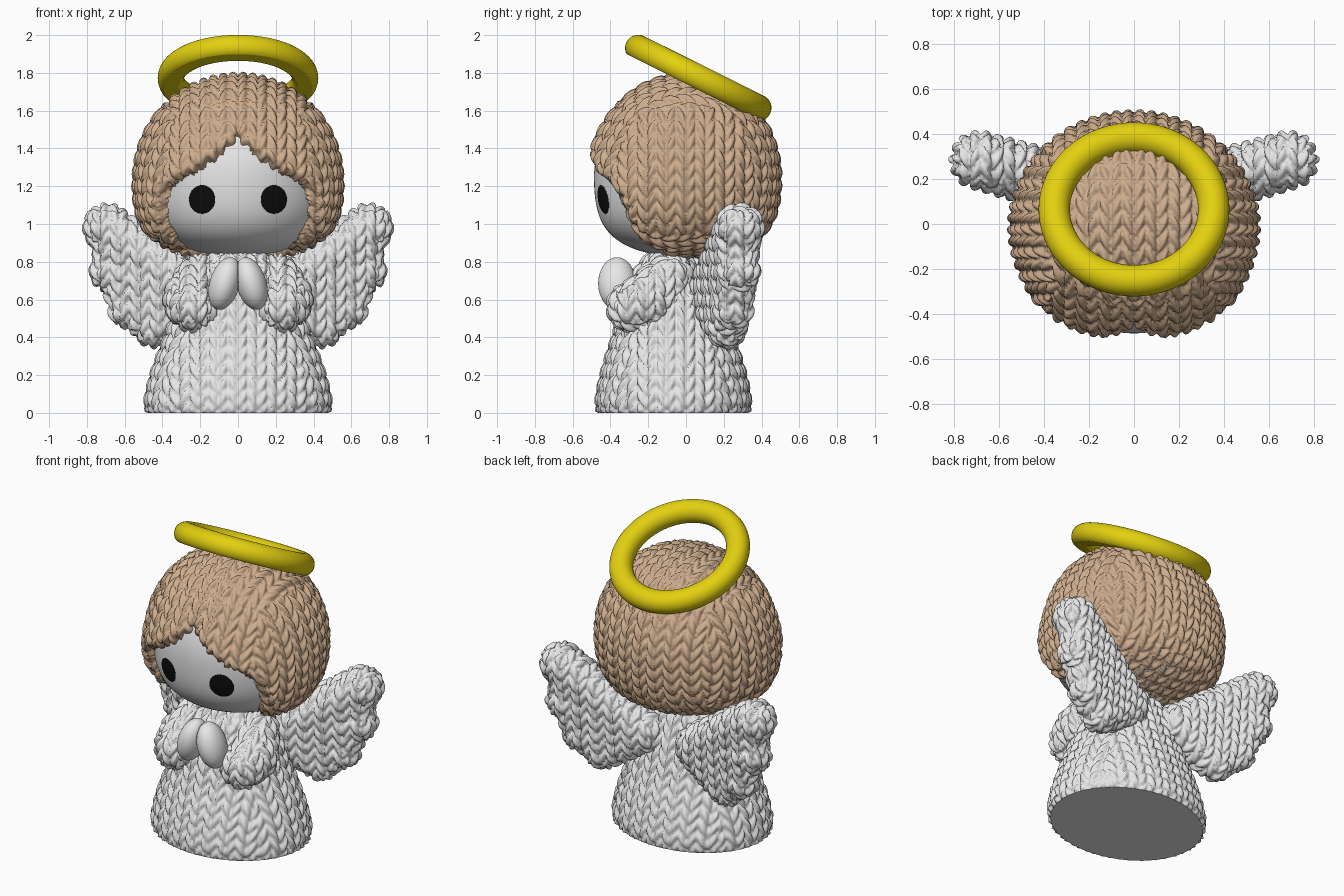
import bpy, bmesh, math
from mathutils import Vector, Matrix

if "Cube" in bpy.data.objects:
    bpy.data.objects.remove(bpy.data.objects["Cube"], do_unlink=True)


def material(name, rgb):
    m = bpy.data.materials.new(name)
    m.use_nodes = True
    m.diffuse_color = (*rgb, 1)
    m.node_tree.nodes["Principled BSDF"].inputs["Base Color"].default_value = (*rgb, 1)
    return m


WHITE = material("soft white", (0.8, 0.8, 0.8))
TAN = material("tan wool", (0.62, 0.42, 0.27))
BLACK = material("eye black", (0.004, 0.004, 0.004))
GOLD = material("halo yellow", (0.77, 0.63, 0.005))

COLUMN, ROW, DEPTH = 0.105, 0.075, 0.034


def finish(bm, name, mat):
    me = bpy.data.meshes.new(name)
    bm.to_mesh(me)
    bm.free()
    me.materials.append(mat)
    me.shade_smooth()
    ob = bpy.data.objects.new(name, me)
    bpy.context.collection.objects.link(ob)
    return ob


def lerp_table(x, table):
    for (x0, y0), (x1, y1) in zip(table, table[1:]):
        if x <= x1:
            return y0 + (y1 - y0) * (x - x0) / (x1 - x0)
    return table[-1][1]


# Knitted relief: V-shaped stitches projected along the main axis of each normal
def stitch(co, n):
    axis = max(range(3), key=lambda i: abs(n[i]))
    a, b = ((co.y, co.z), (co.x, co.z), (co.x, co.y))[axis]
    p = abs((a / COLUMN + 0.5) % 1 - 0.5)
    q = (b / ROW - 2 * p) % 1 - 0.5
    return math.sqrt(max(0, (1 - 4 * q * q) * (1 - (4 * p - 1) ** 2)))


def knit(bm):
    bm.normal_update()
    moves = [(v, v.normal * DEPTH * (stitch(v.co, v.normal) - 0.5)) for v in bm.verts]
    for v, d in moves:
        if v.co.z > 0.005:
            v.co += d
        v.co.z = max(0, v.co.z)


# Soft shape made of tapered rolls fused together, then knitted
def knitted_rolls(name, rolls, mat, voxel=0.01):
    bm = bmesh.new()
    steps = 14
    for start, end, r0, r1 in rolls:
        for i in range(steps + 1):
            t = i / steps
            pos = Vector(start).lerp(Vector(end), t)
            bmesh.ops.create_icosphere(bm, subdivisions=3, radius=r0 + (r1 - r0) * t,
                                       matrix=Matrix.Translation(pos))
    ob = finish(bm, name, mat)
    mod = ob.modifiers.new("fuse", 'REMESH')
    mod.mode = 'VOXEL'
    mod.voxel_size = voxel
    smooth = ob.modifiers.new("soften", 'SMOOTH')
    smooth.iterations = 4
    bpy.context.view_layer.update()
    fused = bpy.data.meshes.new_from_object(
        ob.evaluated_get(bpy.context.evaluated_depsgraph_get()))
    ob.modifiers.clear()
    bm = bmesh.new()
    bm.from_mesh(fused)
    bpy.data.meshes.remove(fused)
    knit(bm)
    bm.to_mesh(ob.data)
    bm.free()
    ob.data.shade_smooth()
    return ob


# Dress: oval bell with a flat base
PROFILE = [(0, 0.478), (0.04, 0.488), (0.1, 0.482), (0.2, 0.457), (0.3, 0.422),
           (0.4, 0.382), (0.6, 0.315), (0.75, 0.25), (0.83, 0.17), (0.88, 0.1)]
bm = bmesh.new()
SEG, LEVELS = 250, 76
rings = []
for j in range(LEVELS):
    z = 0.88 * j / (LEVELS - 1)
    r = lerp_table(z, PROFILE)
    angles = [math.tau * i / SEG for i in range(SEG)]
    rings.append([bm.verts.new((r * math.cos(a), r * 0.83 * math.sin(a) - 0.067, z))
                  for a in angles])
for lo, hi in zip(rings, rings[1:]):
    for i in range(SEG):
        k = (i + 1) % SEG
        bm.faces.new((lo[i], lo[k], hi[k], hi[i]))
knit(bm)
base = bm.faces.new(rings[0][::-1])
for e in base.edges:
    e.smooth = False
bm.faces.new(rings[-1])
finish(bm, "dress", WHITE)

# Head form shared by the face and the hair: fuller towards the cheeks
HEAD_Z, HEAD_Y, CHEEK = 1.245, -0.005, 0.33
FACE = (0.505, 0.482, 0.5, 0.42)
HAIR = (0.545, 0.5, 0.545, 0.42)


def head_point(u, size):
    rx, ry, up, down = size
    f = 1 + CHEEK * u.z ** 2 if u.z < 0 else 1
    return Vector((u.x * rx * f, u.y * ry * f + HEAD_Y,
                   HEAD_Z + u.z * (up if u.z > 0 else down)))


def face_y(x, z):
    rx, ry, up, down = FACE
    uz = (z - HEAD_Z) / (up if z > HEAD_Z else down)
    f = 1 + CHEEK * uz * uz if uz < 0 else 1
    return HEAD_Y - ry * f * math.sqrt(1 - uz * uz - (x / rx / f) ** 2)


bm = bmesh.new()
bmesh.ops.create_icosphere(bm, subdivisions=6, radius=1)
for v in bm.verts:
    v.co = head_point(v.co, FACE)
finish(bm, "face", WHITE)

# Hair: knitted cap with a parted, puffed fringe around the face
MID = 1.1
OPENING = [(math.atan2(x, z - MID), math.hypot(x, z - MID)) for x, z in
           [(0, 1.47), (0.05, 1.405), (0.12, 1.34), (0.22, 1.275), (0.36, 1.2), (0.395, 1.1),
            (0.38, 1.0), (0.32, 0.92), (0.2, 0.83), (0, 0.7)]]


def outside_opening(co):
    angle = math.atan2(abs(co.x), co.z - MID)
    gap = math.hypot(co.x, co.z - MID) - lerp_table(angle, OPENING)
    return max(gap, co.y + 0.12)


bm = bmesh.new()
bmesh.ops.create_icosphere(bm, subdivisions=7, radius=1)
hidden = []
centre = Vector((0, HEAD_Y, HEAD_Z))
for v in bm.verts:
    v.co = head_point(v.co, HAIR)
    d = outside_opening(v.co)
    t = min(1, max(0, d / 0.05))
    puff = 0.055 * math.exp(-(d / 0.13) ** 2) * min(1, abs(v.co.x) / 0.13)
    v.co = centre + (v.co - centre) * (0.9 + (0.1 + puff) * math.sqrt(t * (2 - t)))
    if d < -0.02:
        hidden.append(v)
knit(bm)
bmesh.ops.delete(bm, geom=hidden, context='VERTS')
finish(bm, "hair", TAN)

# Halo: tilted ring, rounded above and flat underneath
bm = bmesh.new()
MAJOR, MINOR, FLAT, RN, TN = 0.355, 0.07, -0.056, 96, 32
ring = [[bm.verts.new(((MAJOR + MINOR * math.cos(b)) * math.cos(a),
                       (MAJOR + MINOR * math.cos(b)) * math.sin(a),
                       max(FLAT, MINOR * math.sin(b))))
         for b in (math.tau * j / TN for j in range(TN))]
        for a in (math.tau * i / RN for i in range(RN))]
for i in range(RN):
    for j in range(TN):
        k, l = (i + 1) % RN, (j + 1) % TN
        bm.faces.new((ring[i][j], ring[k][j], ring[k][l], ring[i][l]))
bm.transform(Matrix.Translation((0, 0.065, 1.773)) @ Matrix.Rotation(math.radians(-26.5), 4, 'X'))
halo = finish(bm, "halo", GOLD)
halo.data.set_sharp_from_angle(angle=math.radians(25))

# Paired parts
LOBES = [(0.69, 0.98, 0.122), (0.67, 0.75, 0.108), (0.58, 0.55, 0.1), (0.445, 0.45, 0.1)]
WEBS = [(0.655, 0.865, 0.11), (0.61, 0.65, 0.1), (0.5, 0.505, 0.098)]
for s, side in ((1, "left"), (-1, "right")):
    # Wing: feather lobes fanning from the back, with webs filling between them
    rolls = [((s * 0.2, 0.146, 0.63), (s * x, 0.09 + 0.28 * x, z), 0.135, r)
             for x, z, r in LOBES + WEBS]
    knitted_rolls(side + "_wing", rolls, WHITE)

    # Sleeve: shoulder to elbow to cuff
    shoulder, elbow, cuff = (s * 0.2, -0.08, 0.725), (s * 0.25, -0.2, 0.6), (s * 0.235, -0.285, 0.56)
    knitted_rolls(side + "_sleeve", [(shoulder, elbow, 0.115, 0.14),
                                     (elbow, cuff, 0.14, 0.128)], WHITE, 0.009)

    # Hand: leaning oval pressed against its partner
    bm = bmesh.new()
    bmesh.ops.create_uvsphere(bm, u_segments=40, v_segments=24, radius=1)
    bm.transform(Matrix.Translation((s * 0.07, -0.365, 0.685))
                 @ Matrix.Rotation(math.radians(-s * 17), 4, 'Y')
                 @ Matrix.Diagonal((0.08, 0.1, 0.143, 1)))
    for v in bm.verts:
        v.co.x = s * max(0.001, s * v.co.x)
    finish(bm, side + "_hand", WHITE)

    # Eye: thin oval plate following the face
    bm = bmesh.new()
    bmesh.ops.create_uvsphere(bm, u_segments=40, v_segments=24, radius=1)
    for v in bm.verts:
        x, z = s * 0.19 + 0.069 * v.co.x, 1.13 + 0.076 * v.co.z
        v.co = (x, face_y(x, z) + 0.0045 * v.co.y, z)
    finish(bm, side + "_eye", BLACK)
